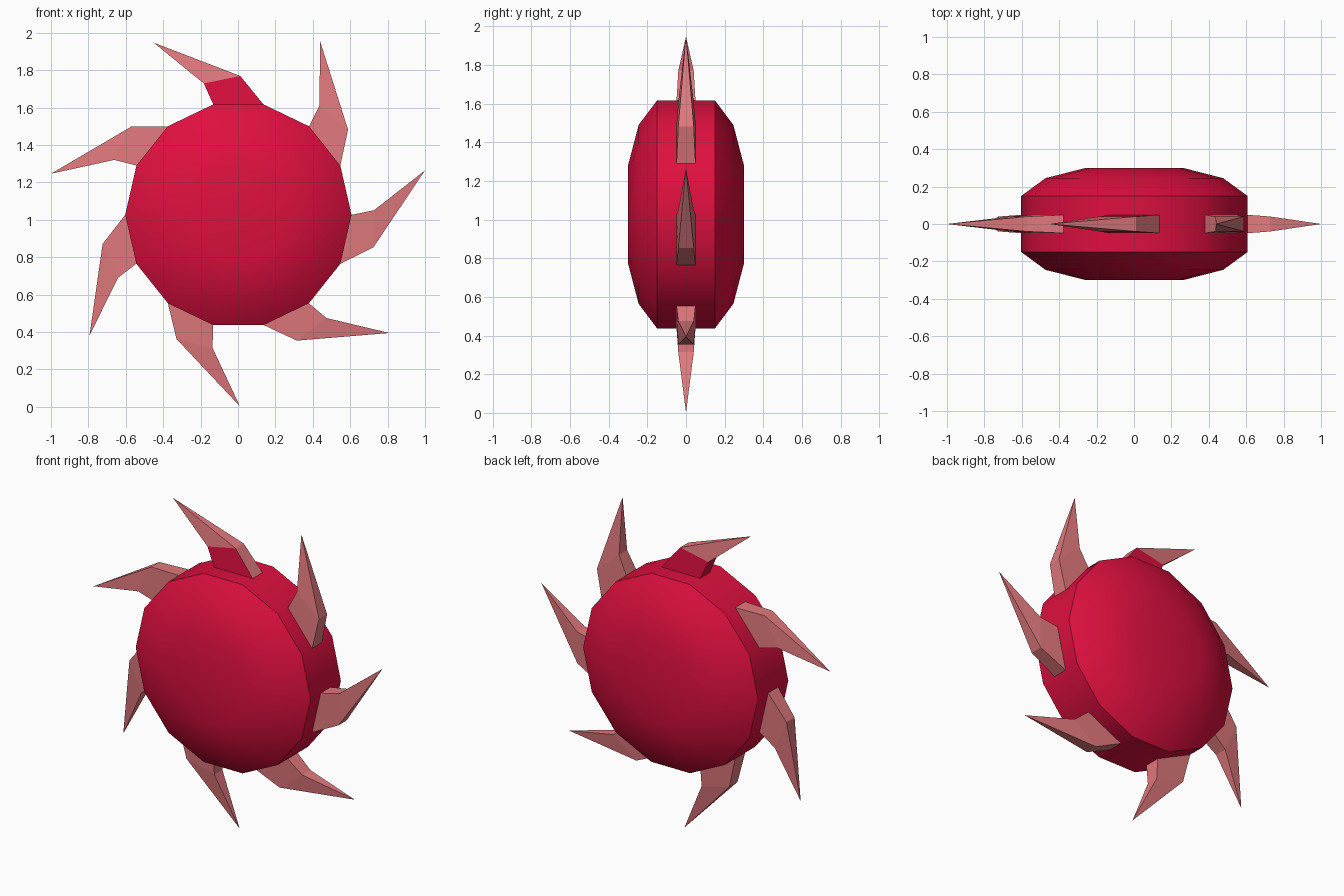
import bpy, bmesh, math
from mathutils import Matrix, Vector

if "Cube" in bpy.data.objects:
    bpy.data.objects.remove(bpy.data.objects["Cube"])

CX, CZ = 0.002, 1.027          # centre of the wheel
SIDES, TEETH = 14, 7


def material(name, rgb):
    m = bpy.data.materials.new(name)
    m.diffuse_color = (*rgb, 1)
    m.use_nodes = True
    m.node_tree.nodes["Principled BSDF"].inputs["Base Color"].default_value = m.diffuse_color
    return m


crimson = material("crimson", (0.73, 0.005, 0.05))
pink = material("dusty pink", (0.75, 0.19, 0.205))


def finish(bm, name, mats):
    bmesh.ops.recalc_face_normals(bm, faces=bm.faces[:])
    me = bpy.data.meshes.new(name)
    bm.to_mesh(me)
    bm.free()
    for m in mats:
        me.materials.append(m)
    ob = bpy.data.objects.new(name, me)
    ob.location = (CX, 0, CZ)
    bpy.context.collection.objects.link(ob)
    return ob


# Body: stacked 14-sided rings, flat rim and domed faces
bm = bmesh.new()
profile = [(-0.30, 0.26), (-0.245, 0.475), (-0.15, 0.605),
           (0.15, 0.605), (0.245, 0.475), (0.30, 0.26)]
rings = []
for y, r in profile:
    angles = [2 * math.pi * i / SIDES for i in range(SIDES)]
    rings.append([bm.verts.new((r * math.cos(a), y, r * math.sin(a))) for a in angles])
for lo, hi in zip(rings, rings[1:]):
    for i in range(SIDES):
        j = (i + 1) % SIDES
        bm.faces.new((lo[i], lo[j], hi[j], hi[i]))
bm.faces.new(rings[0])
bm.faces.new(rings[-1])
body = finish(bm, "body", [crimson])
bpy.ops.object.select_all(action='DESELECT')
body.select_set(True)
bpy.context.view_layer.objects.active = body
bpy.ops.object.shade_smooth_by_angle(angle=math.radians(30))


# Teeth: bent, tapering hooks, one on every second rim facet
def tooth(index):
    bm = bmesh.new()
    turn = Matrix.Rotation(index * 2 * math.pi / TEETH, 3, 'Y')

    def v(x, y, z):
        return bm.verts.new(turn @ Vector((x, y, z)))

    def section(left, right, half):
        return [v(left[0], -half, left[1]), v(right[0], -half, right[1]),
                v(right[0], half, right[1]), v(left[0], half, left[1])]

    root = section((-0.134, 0.58), (0.134, 0.58), 0.05)
    base = section((-0.134, 0.59), (0.134, 0.59), 0.049)
    bend = section((-0.185, 0.702), (0.01, 0.742), 0.04)
    tip = v(-0.453, 0, 0.92)
    bm.faces.new(root)
    for i in range(4):
        j = (i + 1) % 4
        bm.faces.new((root[i], root[j], base[j], base[i]))
        lower = bm.faces.new((base[i], base[j], bend[j], bend[i]))
        bm.faces.new((bend[i], bend[j], tip))
        # the top tooth has a crimson root on all but its outer side
        if index == 0 and i != 1:
            lower.material_index = 1
    finish(bm, f"tooth_{index + 1}", [pink, crimson] if index == 0 else [pink])


for k in range(TEETH):
    tooth(k)
